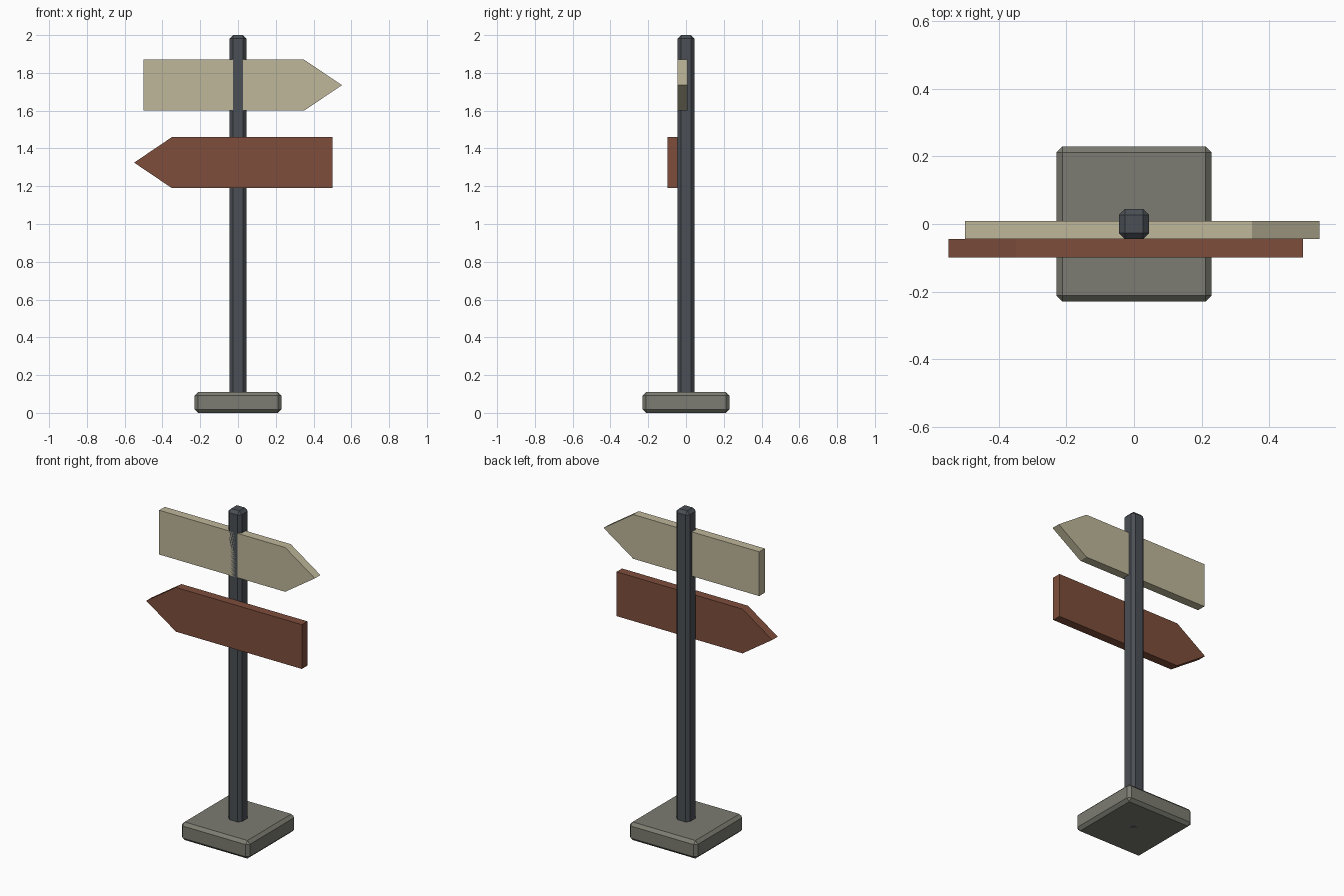
import bpy
import bmesh
from mathutils import Matrix

if "Cube" in bpy.data.objects:
    bpy.data.objects.remove(bpy.data.objects["Cube"])


def material(name, rgb):
    m = bpy.data.materials.new(name)
    m.diffuse_color = (*rgb, 1.0)
    m.use_nodes = True
    m.node_tree.nodes["Principled BSDF"].inputs["Base Color"].default_value = m.diffuse_color
    return m


dark_metal = material("dark grey metal", (0.070, 0.080, 0.092))
stone = material("grey stone", (0.200, 0.200, 0.168))
cream = material("cream paint", (0.520, 0.475, 0.325))
rust = material("rust brown paint", (0.210, 0.076, 0.045))


def finish(name, bm, mat):
    bmesh.ops.recalc_face_normals(bm, faces=bm.faces)
    mesh = bpy.data.meshes.new(name)
    bm.to_mesh(mesh)
    bm.free()
    mesh.materials.append(mat)
    obj = bpy.data.objects.new(name, mesh)
    bpy.context.collection.objects.link(obj)
    return obj


def chamfered_box(name, half, height, chamfer, mat):
    """Square box standing on z = 0 with flat chamfers on every edge."""
    bm = bmesh.new()
    bmesh.ops.create_cube(bm, size=1.0, matrix=Matrix.Translation((0, 0, height / 2))
                          @ Matrix.Diagonal((2 * half, 2 * half, height, 1)))
    bmesh.ops.bevel(bm, geom=bm.edges[:], offset=chamfer, segments=1,
                    profile=0.5, affect='EDGES')
    return finish(name, bm, mat)


def arrow_sign(name, direction, z_low, y_front, mat):
    """Arrow-shaped board pointing along +x (1) or -x (-1)."""
    h, thick = 0.27, 0.0535
    profile = [(-0.5, 0), (0.35, 0), (0.55, h / 2), (0.35, h), (-0.5, h)]
    bm = bmesh.new()
    face = bm.faces.new([bm.verts.new((direction * x, y_front, z_low + z))
                         for x, z in profile])
    ext = bmesh.ops.extrude_face_region(bm, geom=[face], use_keep_orig=True)
    verts = [g for g in ext["geom"] if isinstance(g, bmesh.types.BMVert)]
    bmesh.ops.translate(bm, verts=verts, vec=(0, thick, 0))
    return finish(name, bm, mat)


# Base slab and post
chamfered_box("base_slab", 0.23, 0.11, 0.018, stone)
chamfered_box("post", 0.045, 2.0, 0.018, dark_metal)

# Direction boards: upper one let into the post, lower one on its front
arrow_sign("upper_sign", 1, 1.60, -0.045, cream)
arrow_sign("lower_sign", -1, 1.19, -0.0985, rust)
